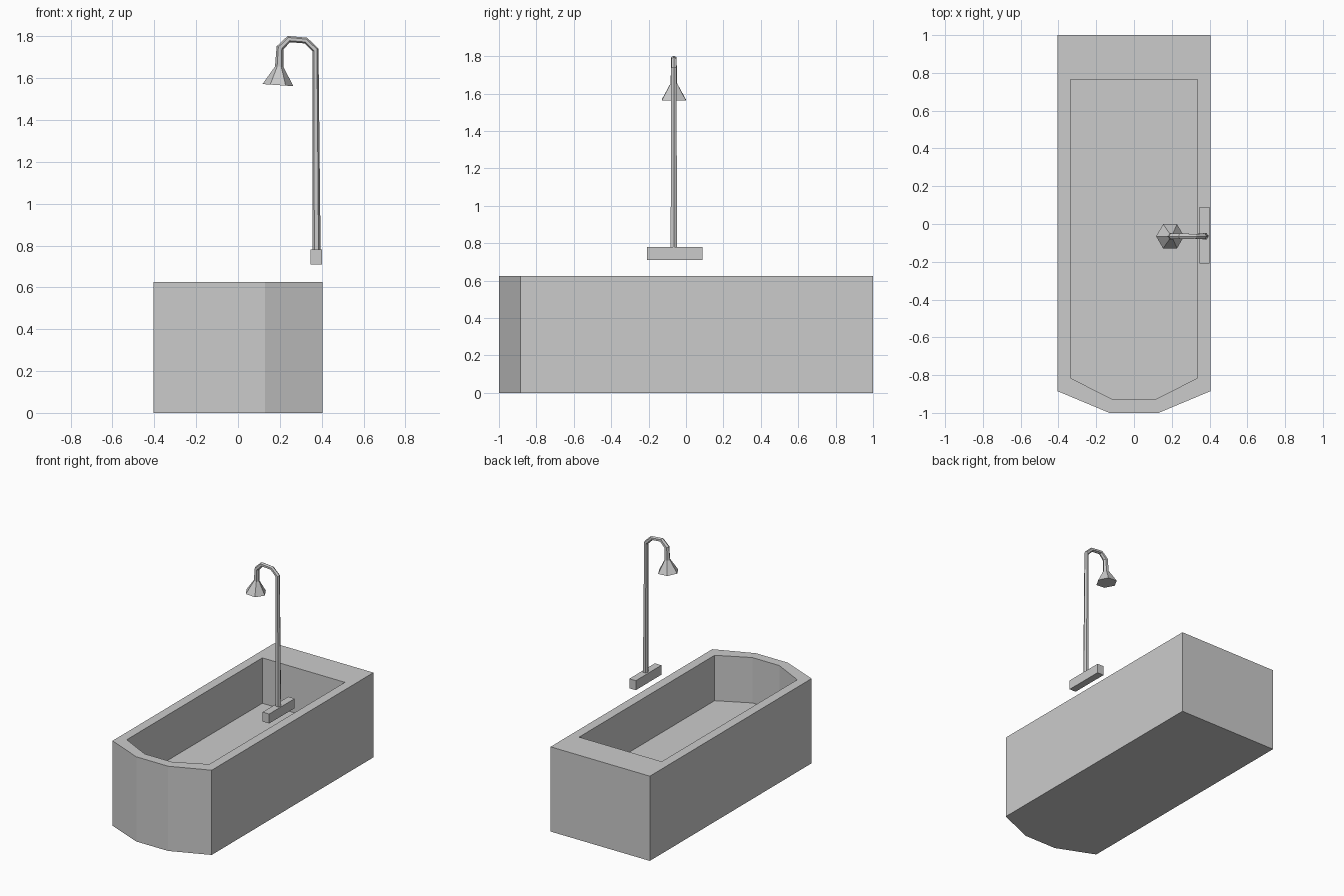
import bpy
from math import cos, sin, tau
from mathutils import Vector

if "Cube" in bpy.data.objects:
    bpy.data.objects.remove(bpy.data.objects["Cube"])


def make_object(name, verts, faces):
    mesh = bpy.data.meshes.new(name)
    mesh.from_pydata(verts, [], faces)
    mesh.update()
    obj = bpy.data.objects.new(name, mesh)
    bpy.context.collection.objects.link(obj)
    return obj


def loft(name, rings):
    """Skin a list of equal-length rings and cap both ends."""
    n = len(rings[0])
    verts = [v for ring in rings for v in ring]
    faces = [tuple(reversed(range(n)))]
    for r in range(len(rings) - 1):
        a, b = r * n, (r + 1) * n
        faces += [(a + i, a + (i + 1) % n, b + (i + 1) % n, b + i) for i in range(n)]
    faces.append(tuple(range(len(verts) - n, len(verts))))
    return make_object(name, verts, faces)


def outline(half, back, shoulder, nose_half, front, z):
    """Rectangular back with a chamfered nose, counter-clockwise."""
    right = [(nose_half, front), (half, shoulder), (half, back)]
    left = [(-x, y) for x, y in reversed(right)]
    return [(x, y, z) for x, y in right + left]


# Bathtub: outer wall, flat rim, straight inner wall and basin floor
outer = (0.405, 1.0, -0.885, 0.13, -1.0)
inner = (0.337, 0.765, -0.815, 0.11, -0.93)
loft("bathtub", [outline(*outer, 0.0), outline(*outer, 0.625),
                 outline(*inner, 0.625), outline(*inner, 0.29)])

# Tap block floating above the rim
bpy.ops.mesh.primitive_cube_add(size=1, location=(0.374, -0.06, 0.745))
block = bpy.context.object
block.name = "tap_block"
block.scale = (0.053, 0.298, 0.07)

# Shower pipe and flared head: hexagon swept along a path of (x, z, radius)
PIPE_Y = -0.065
path = [(0.375, 0.775, 0.020), (0.370, 1.735, 0.016), (0.324, 1.780, 0.015),
        (0.243, 1.787, 0.016), (0.201, 1.745, 0.018), (0.197, 1.655, 0.020),
        (0.191, 1.567, 0.074)]
points = [Vector((x, PIPE_Y, z)) for x, z, _ in path]
side = Vector((0, 1, 0))
rings = []
for i, (p, (_, _, radius)) in enumerate(zip(points, path)):
    before = (p - points[i - 1]).normalized() if i else Vector()
    after = (points[i + 1] - p).normalized() if i < len(points) - 1 else Vector()
    tangent = (before + after).normalized()
    normal = side.cross(tangent)
    rings.append([p + radius * (normal * cos(k * tau / 6) + side * sin(k * tau / 6))
                  for k in range(6)])
loft("shower_pipe_and_head", rings)
